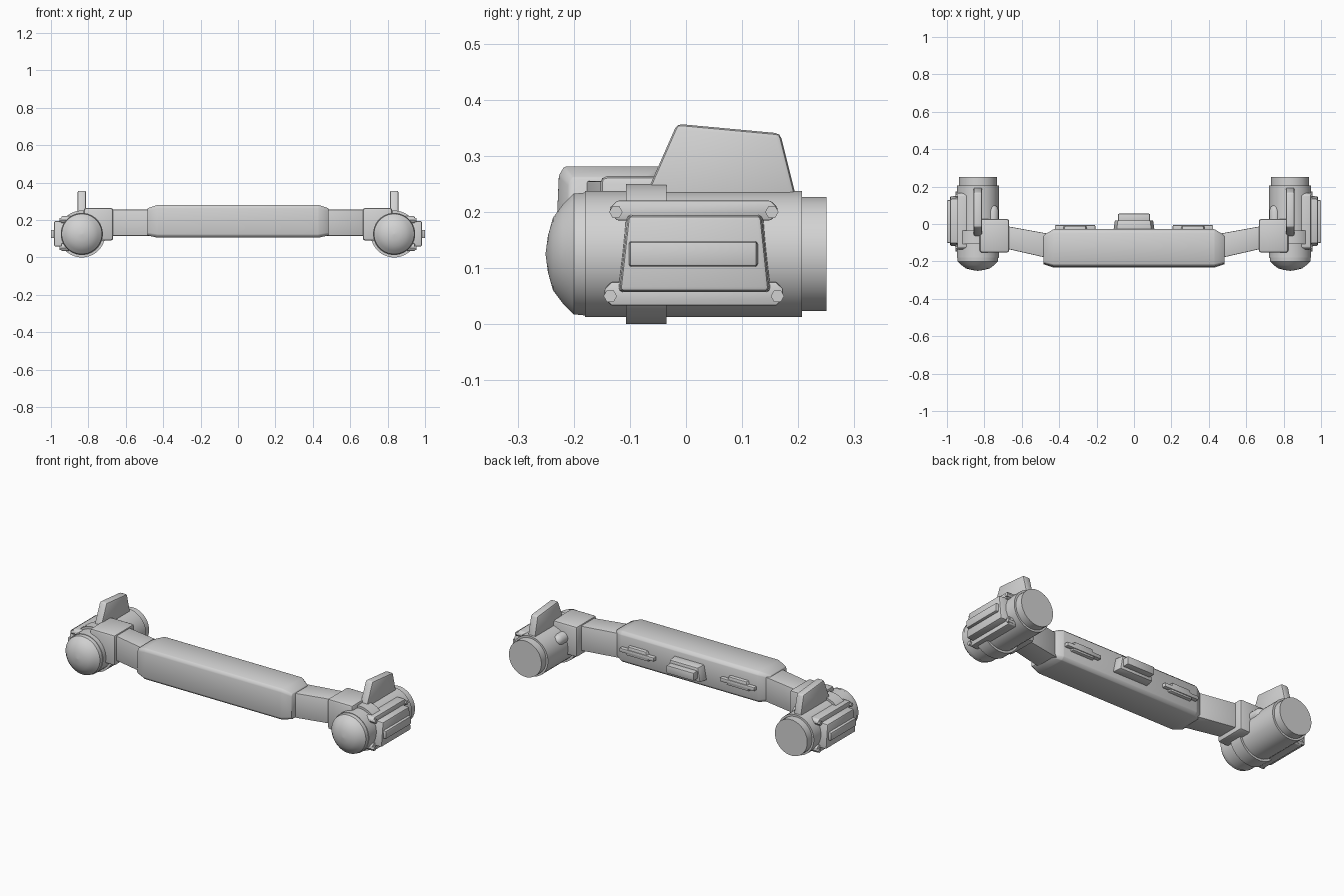
import bpy, bmesh, math
from mathutils import Vector

default = bpy.data.objects.get("Cube")
if default:
    bpy.data.objects.remove(default, do_unlink=True)

grey = bpy.data.materials.new("plain_grey")
grey.use_nodes = True
COLOUR = (0.65, 0.65, 0.65, 1)
grey.diffuse_color = COLOUR
grey.node_tree.nodes["Principled BSDF"].inputs["Base Color"].default_value = COLOUR


def finish(name, bm, bevel=0.0, segments=2):
    bmesh.ops.recalc_face_normals(bm, faces=bm.faces[:])
    if bevel:
        bmesh.ops.bevel(bm, geom=bm.edges[:], offset=bevel, segments=segments,
                        profile=0.5, affect='EDGES', clamp_overlap=True)
    mesh = bpy.data.meshes.new(name)
    bm.to_mesh(mesh)
    bm.free()
    mesh.materials.append(grey)
    obj = bpy.data.objects.new(name, mesh)
    bpy.context.collection.objects.link(obj)
    bpy.ops.object.select_all(action='DESELECT')
    obj.select_set(True)
    bpy.context.view_layer.objects.active = obj
    bpy.ops.object.shade_smooth_by_angle(angle=math.radians(35))
    return obj


def loft(name, sections, bevel=0.0, segments=2):
    """Skin a row of matching closed sections and cap both ends."""
    bm = bmesh.new()
    rings = [[bm.verts.new(p) for p in s] for s in sections]
    n = len(rings[0])
    for a, b in zip(rings, rings[1:]):
        for i in range(n):
            j = (i + 1) % n
            bm.faces.new((a[i], a[j], b[j], b[i]))
    bm.faces.new(rings[0])
    bm.faces.new(rings[-1])
    return finish(name, bm, bevel, segments)


def box(name, lo, hi, bevel=0.0):
    sections = [[(x, lo[1], lo[2]), (x, hi[1], lo[2]), (x, hi[1], hi[2]), (x, lo[1], hi[2])]
                for x in (lo[0], hi[0])]
    return loft(name, sections, bevel)


def plate(name, outline, start, end, axis, taper=1.0, bevel=0.0):
    """Extrude a flat outline along x or y, shrinking it towards the end."""
    ca = sum(p[0] for p in outline) / len(outline)
    cb = sum(p[1] for p in outline) / len(outline)
    sections = []
    for d, s in ((start, 1), (end, taper)):
        ring = [(ca + (a - ca) * s, cb + (b - cb) * s) for a, b in outline]
        sections.append([(d, a, b) if axis == 'x' else (a, d, b) for a, b in ring])
    return loft(name, sections, bevel)


def lathe(name, cx, cz, profile, sides=32):
    """Turn (y, radius) points around a lengthwise axis."""
    angles = [2 * math.pi * (i + 0.5) / sides for i in range(sides)]
    return loft(name, [[(cx + r * math.cos(t), y, cz + r * math.sin(t)) for t in angles]
                       for y, r in profile])


def stud(name, x0, x1, y, z, r):
    ring = [(y + r * math.cos(i * math.pi / 3), z + r * math.sin(i * math.pi / 3)) for i in range(6)]
    return plate(name, ring, x0, x1, 'x')


# Central bar with narrowed ends and chamfered long edges
def bar_section(x, y0, y1, z0, z1, c):
    return [(x, y0 + c, z0), (x, y1 - c, z0), (x, y1, z0 + c), (x, y1, z1 - c),
            (x, y1 - c, z1), (x, y0 + c, z1), (x, y0 + 0.4 * c, z1 - c), (x, y0, z0 + c)]


outer_end = (-0.215, -0.06, 0.118, 0.262, 0.012)
inner_end = (-0.233, -0.028, 0.105, 0.281, 0.016)
loft("central_bar", [bar_section(-0.485, *outer_end), bar_section(-0.43, *inner_end),
                     bar_section(0.43, *inner_end), bar_section(0.485, *outer_end)], 0.003, 1)


# Fittings on the back of the bar
def trapezoid(cx, half_low, half_high, z0, z1):
    return [(cx - half_low, z0), (cx + half_low, z0), (cx + half_high, z1), (cx - half_high, z1)]


plate("rear_mount", trapezoid(0, 0.112, 0.095, 0.15, 0.235), -0.04, 0.02, 'y', 0.92, 0.006)
box("rear_mount_plug", (-0.085, 0, 0.17), (0.085, 0.055, 0.215), 0.004)
for tag, s in (("left", 1), ("right", -1)):
    cx = s * 0.315
    plate(tag + "_rear_clip", trapezoid(cx, 0.075, 0.06, 0.165, 0.22), -0.04, -0.01, 'y', 0.92, 0.004)
    box(tag + "_rear_clip_rail", (cx - 0.108, -0.04, 0.178), (cx + 0.108, -0.006, 0.2), 0.004)


# Arms and pods, one set per side
PX, PZ = 0.835, 0.125
for tag, s in (("left_", 1), ("right_", -1)):
    def X(x):
        return s * x

    # Swept arm and its joint block
    loft(tag + "arm", [[(X(x), y0, 0.115), (X(x), y1, 0.115), (X(x), y1, 0.255), (X(x), y0, 0.255)]
                       for x, y0, y1 in ((0.44, -0.187, -0.055), (0.70, -0.128, -0.008))], 0.004)
    box(tag + "joint_block", (min(X(0.667), X(0.825)), -0.153, 0.09),
        (max(X(0.667), X(0.825)), 0.027, 0.264), 0.013)

    # Round pod
    lathe(tag + "pod_body", X(PX), PZ, [(-0.18, 0.113), (0.207, 0.113)])
    lathe(tag + "pod_dome", X(PX), PZ, [(-0.17, 0.111), (-0.2, 0.108), (-0.22, 0.088),
                                        (-0.237, 0.065), (-0.246, 0.033), (-0.25, 0.003)])
    lathe(tag + "pod_band", X(PX), PZ, [(-0.107, 0.1255), (-0.035, 0.1255)])
    lathe(tag + "pod_end", X(PX), PZ, [(0.2, 0.102), (0.25, 0.102)])

    # Rounded knob on the inner shoulder
    lathe(tag + "pod_knob", X(0.755), 0.185, [(0.0, 0.032), (0.07, 0.032), (0.09, 0.025), (0.103, 0.008)], 16)

    # Upright fin
    plate(tag + "fin", [(-0.085, 0.2), (-0.016, 0.357), (0.168, 0.34), (0.203, 0.2)],
          X(PX - 0.023), X(PX + 0.023), 'x', 1.0, 0.009)

    # Outer panel with a raised strip
    plate(tag + "side_panel", [(-0.125, 0.055), (0.155, 0.055), (0.14, 0.197), (-0.109, 0.197)],
          X(0.88), X(0.984), 'x', 0.95, 0.008)
    plate(tag + "panel_strip", [(-0.104, 0.102), (0.13, 0.102), (0.13, 0.148), (-0.104, 0.148)],
          X(0.96), X(1.0), 'x', 0.97, 0.005)

    # Rails above and below the panel, with six-sided studs
    for part, z0, z1, ya, yb, zs in (("upper", 0.185, 0.22, -0.135, 0.163, 0.2),
                                     ("lower", 0.033, 0.075, -0.145, 0.173, 0.05)):
        c = 0.012
        plate(tag + part + "_rail", [(ya, z0 + c), (ya + c, z0), (yb - c, z0), (yb, z0 + c),
                                     (yb, z1 - c), (yb - c, z1), (ya + c, z1), (ya, z1 - c)],
              X(0.88), X(0.945), 'x', 1.0, 0.003)
        for end, y in (("front", ya + 0.01), ("rear", yb - 0.01)):
            stud(tag + part + "_" + end + "_stud", X(0.89), X(0.955), y, zs, 0.012)
